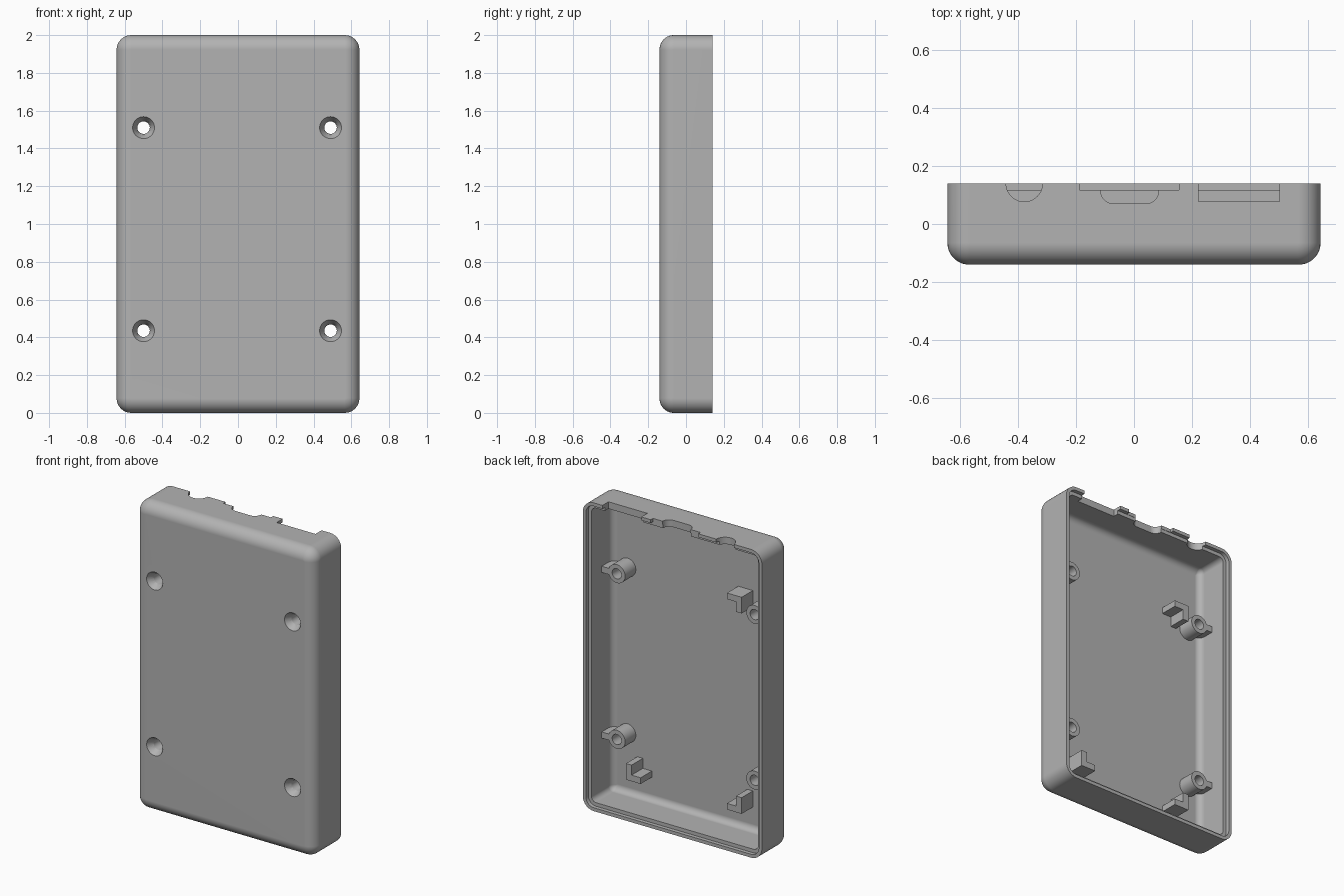
import bpy, bmesh
from math import sin, cos, pi, radians
from mathutils import Vector

cube = bpy.data.objects.get("Cube")
if cube:
    bpy.data.objects.remove(cube, do_unlink=True)

# One flat grey plastic
grey = bpy.data.materials.new("grey plastic")
grey.use_nodes = True
colour = (0.45, 0.45, 0.45, 1)
grey.diffuse_color = colour
grey.node_tree.nodes["Principled BSDF"].inputs["Base Color"].default_value = colour

HALF_W, HALF_H, MID_Z = 0.643, 1.0, 1.0
FRONT, BACK, FLOOR, LEDGE = -0.14, 0.14, -0.10, 0.115
FILLET, WALL, LIP = 0.075, 0.045, 0.022
HOLE_X, HOLE_Z = (-0.5, 0.49), (0.435, 1.51)
POST_END = 0.01


def loft(name, rings):
    """Skin a list of equal-length point rings and cap both ends."""
    bm = bmesh.new()
    loops = [[bm.verts.new(p) for p in ring] for ring in rings]
    n = len(loops[0])
    for a, b in zip(loops, loops[1:]):
        for i in range(n):
            j = (i + 1) % n
            bm.faces.new((a[i], a[j], b[j], b[i]))
    bm.faces.new(loops[0])
    bm.faces.new(loops[-1])
    bmesh.ops.recalc_face_normals(bm, faces=bm.faces)
    mesh = bpy.data.meshes.new(name)
    bm.to_mesh(mesh)
    bm.free()
    mesh.materials.append(grey)
    obj = bpy.data.objects.new(name, mesh)
    bpy.context.collection.objects.link(obj)
    return obj


def arc(cx, cy, r, start, end, steps):
    angles = [radians(start + (end - start) * i / steps) for i in range(steps + 1)]
    return [(cx + r * cos(a), cy + r * sin(a)) for a in angles]


def rounded_ring(inset, y):
    """Rounded rectangle facing the back, shrunk by inset."""
    r = max(0.078 - inset, 0.004)
    w, h = HALF_W - inset - r, HALF_H - inset - r
    pts = []
    for k, (sx, sz) in enumerate(((1, 1), (-1, 1), (-1, -1), (1, -1))):
        pts += arc(sx * w, MID_Z + sz * h, r, 90 * k, 90 * k + 90, 8)
    return [(x, y, z) for x, z in pts]


def disc_ring(x, z, r, y, n=40):
    return [(x + r * cos(2 * pi * i / n), y, z + r * sin(2 * pi * i / n)) for i in range(n)]


def prism(name, outline, lo, hi, axis):
    """Extrude an (x, z) outline along y, or an (x, y) outline along z."""
    place = (lambda p, t: (p[0], t, p[1])) if axis == "y" else (lambda p, t: (p[0], p[1], t))
    return loft(name, [[place(p, t) for p in outline] for t in (lo, hi)])


def rect(x0, x1, v0, v1):
    return [(x0, v0), (x1, v0), (x1, v1), (x0, v1)]


def cut(obj, cutters):
    """Subtract the cutters and bake the result."""
    for c in cutters:
        c.hide_render = True
        mod = obj.modifiers.new("cut", "BOOLEAN")
        mod.operation, mod.object, mod.solver = "DIFFERENCE", c, "EXACT"
    deps = bpy.context.evaluated_depsgraph_get()
    baked = bpy.data.meshes.new_from_object(obj.evaluated_get(deps))
    obj.modifiers.clear()
    obj.data = baked


def smooth(obj):
    for p in obj.data.polygons:
        p.use_smooth = True
    obj.data.set_sharp_from_angle(angle=radians(30))
    obj.modifiers.new("flat_shading", "WEIGHTED_NORMAL").keep_sharp = True


# Hollow shell: front fillet, sides, stepped rim, inner fillet, floor
STEPS = 10
rings = [rounded_ring(FILLET - dx, FRONT + FILLET - dy)
         for dx, dy in arc(0, 0, FILLET, 90, 0, STEPS)]
rings += [rounded_ring(i, y) for i, y in
          ((0, BACK), (LIP, BACK), (LIP, LEDGE), (WALL, LEDGE))]
INNER = 0.04
rings += [rounded_ring(WALL + INNER - dx, FLOOR + INNER - dy)
          for dx, dy in arc(0, 0, INNER, 0, 90, STEPS)]
shell = loft("shell", rings)

# Countersunk screw holes
screws = {}
for x in HOLE_X:
    for z in HOLE_Z:
        screws[x, z] = loft("screw_cutter", [disc_ring(x, z, r, y) for r, y in
                            ((0.058, -0.2), (0.058, FRONT), (0.033, -0.095), (0.033, 0.1))])

# Connector openings in the top rim
TOP = 0.2
socket = arc(-0.07, 0.115, 0.045, 180, 270, 8) + arc(0.04, 0.115, 0.045, 270, 360, 8)
outlines = [
    arc(-0.378, BACK, 0.063, 180, 360, 24) + [(-0.315, TOP), (-0.441, TOP)],
    [(-0.187, TOP), (-0.187, 0.117), (-0.115, 0.117)] + socket
    + [(0.085, 0.117), (0.155, 0.117), (0.155, TOP)],
    rect(0.223, 0.502, 0.078, TOP),
]
notches = [prism("notch_cutter", o, 1.9, 2.1, "z") for o in outlines]
cut(shell, list(screws.values()) + notches)
smooth(shell)

# Screw posts, each with a rib to the nearest side wall
for (x, z), cutter in screws.items():
    side = 1 if x > 0 else -1
    label = ("upper" if z > 1 else "lower") + ("_left" if side > 0 else "_right")
    post = loft(label + "_screw_post",
                [disc_ring(x, z, 0.06, y) for y in (FLOOR - 0.02, POST_END)])
    cut(post, [cutter])
    smooth(post)
    near, far = sorted((x + side * 0.045, side * 0.61))
    prism(label + "_rib", rect(near, far, z - 0.02, z + 0.02),
          FLOOR - 0.01, POST_END, "y")


# Corner brackets: L shapes with the outer corner at (x, z)
def bracket(name, x, z, dx, dz):
    size, t = 0.105, 0.04
    legs = ((0, 0), (size, 0), (size, t), (t, t), (t, size), (0, size))
    prism(name, [(x + dx * a, z + dz * b) for a, b in legs], FLOOR - 0.01, 0.015, "y")


bracket("lower_left_bracket", 0.42, 0.195, -1, 1)
bracket("lower_right_bracket", -0.41, 0.195, 1, 1)
bracket("upper_right_bracket", -0.41, 1.6, 1, -1)

# Remove the finished cutters
for c in list(screws.values()) + notches:
    bpy.data.objects.remove(c, do_unlink=True)
